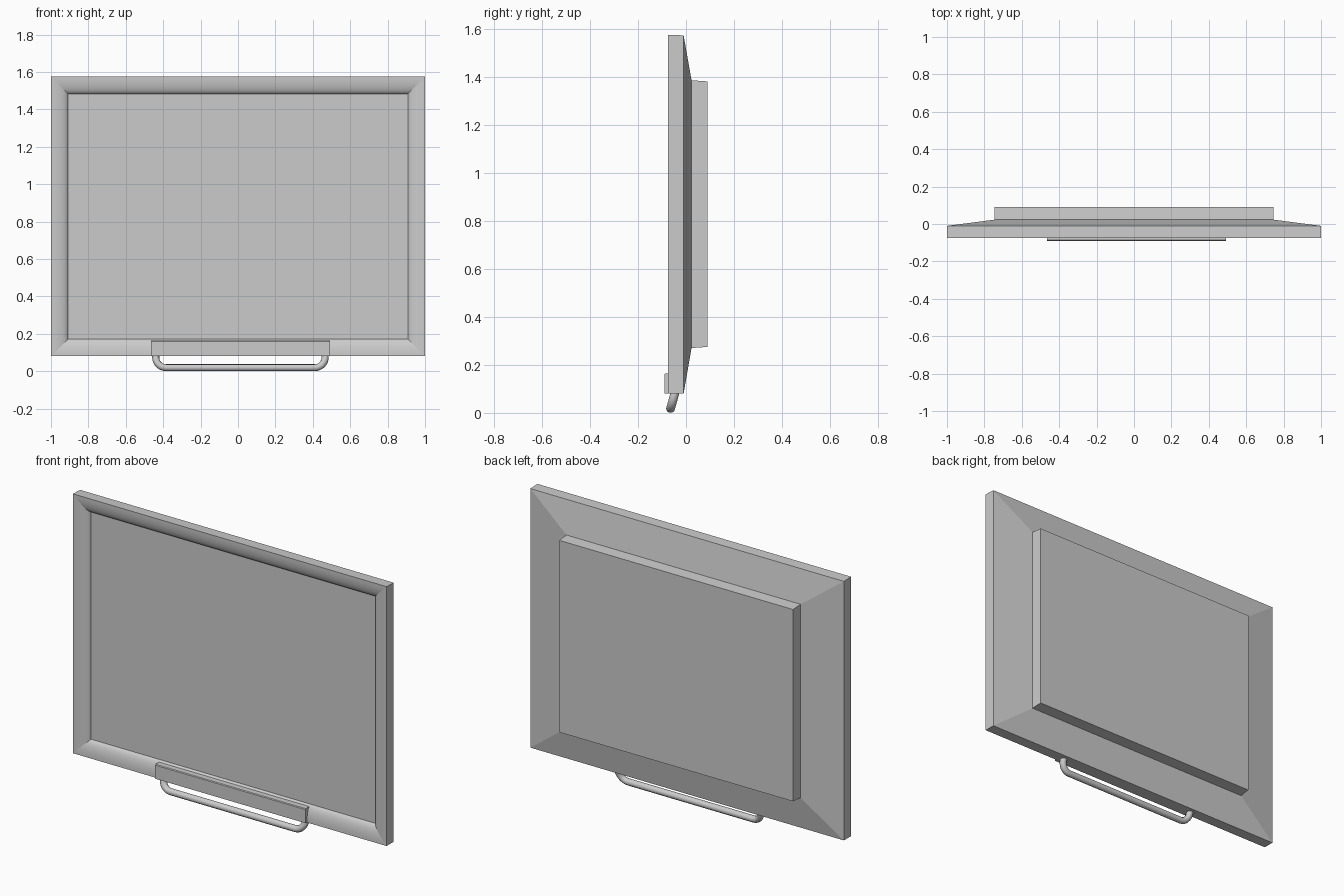
import bpy, bmesh, math
from mathutils import Vector

cube = bpy.data.objects.get("Cube")
if cube:
    bpy.data.objects.remove(cube, do_unlink=True)

# One plain grey for everything
grey = bpy.data.materials.new("plain_grey")
grey.use_nodes = True
colour = (0.6, 0.6, 0.6, 1)
grey.diffuse_color = colour
grey.node_tree.nodes["Principled BSDF"].inputs["Base Color"].default_value = colour


def add_object(name, data):
    obj = bpy.data.objects.new(name, data)
    data.materials.append(grey)
    bpy.context.collection.objects.link(obj)
    return obj


def stacked_rectangles(name, rings, smooth_rings=()):
    """Skin rectangles (half width, low z, high z, y) listed from front to back."""
    bm = bmesh.new()
    loops = []
    for w, low, high, y in rings:
        corners = ((-w, low), (w, low), (w, high), (-w, high))
        loops.append([bm.verts.new((x, y, z)) for x, z in corners])
    bm.faces.new(loops[0])
    bm.faces.new(loops[-1])
    for a, b in zip(loops, loops[1:]):
        for i in range(4):
            j = (i + 1) % 4
            bm.faces.new((a[i], a[j], b[j], b[i]))
    bmesh.ops.recalc_face_normals(bm, faces=bm.faces)
    # Only the rings inside the curved moulding are soft; mitres stay crisp
    for f in bm.faces:
        f.smooth = True
    for e in bm.edges:
        e.smooth = False
    for r in smooth_rings:
        for i in range(4):
            bm.edges.get((loops[r][i], loops[r][(i + 1) % 4])).smooth = True
    mesh = bpy.data.meshes.new(name)
    bm.to_mesh(mesh)
    bm.free()
    return add_object(name, mesh)


# Screen, rounded frame and sloping back
W, LOW, HIGH, FRONT = 1.0, 0.08, 1.575, -0.075
INSET, DEPTH, STEPS = 0.092, 0.035, 10
rings = []
for k in range(STEPS, -1, -1):
    a = math.pi / 2 * k / STEPS
    d = INSET * math.sin(a)
    rings.append((W - d, LOW + d, HIGH - d, FRONT + DEPTH * (1 - math.cos(a))))
rings += [(W, LOW, HIGH - 0.002, -0.01), (0.747, 0.27, 1.386, 0.023)]
stacked_rectangles("screen_body", rings, range(1, STEPS))

# Raised rear housing
stacked_rectangles("rear_housing", [(0.747, 0.27, 1.386, 0.02),
                                    (0.745, 0.275, 1.381, 0.09)])

# Control bar on the lower frame
CENTRE = 0.013
bar = stacked_rectangles("control_bar", [(0.479, 0.082, 0.16, -0.09),
                                         (0.479, 0.08, 0.164, -0.086),
                                         (0.479, 0.08, 0.164, -0.045)])
bar.location.x = CENTRE

# Bent tube stand, leaning forward toward the bottom
HALF, BEND, RADIUS = 0.453, 0.055, 0.019
TOP, BOTTOM = 0.10, 0.019
half_path = [(HALF, TOP)]
for k in range(9):
    a = math.pi / 2 * k / 8
    half_path.append((HALF - BEND * (1 - math.cos(a)),
                      BOTTOM + BEND * (1 - math.sin(a))))
path = half_path + [(-x, z) for x, z in reversed(half_path)]
curve = bpy.data.curves.new("tube_stand", "CURVE")
curve.dimensions = "3D"
curve.bevel_depth = RADIUS
curve.bevel_resolution = 3
curve.use_fill_caps = True
spline = curve.splines.new("POLY")
spline.points.add(len(path) - 1)
for p, (x, z) in zip(spline.points, path):
    y = -0.064 + 0.28 * (z - BOTTOM)
    p.co = (x + CENTRE, y, z, 1)
spline.use_smooth = True
add_object("tube_stand", curve)
